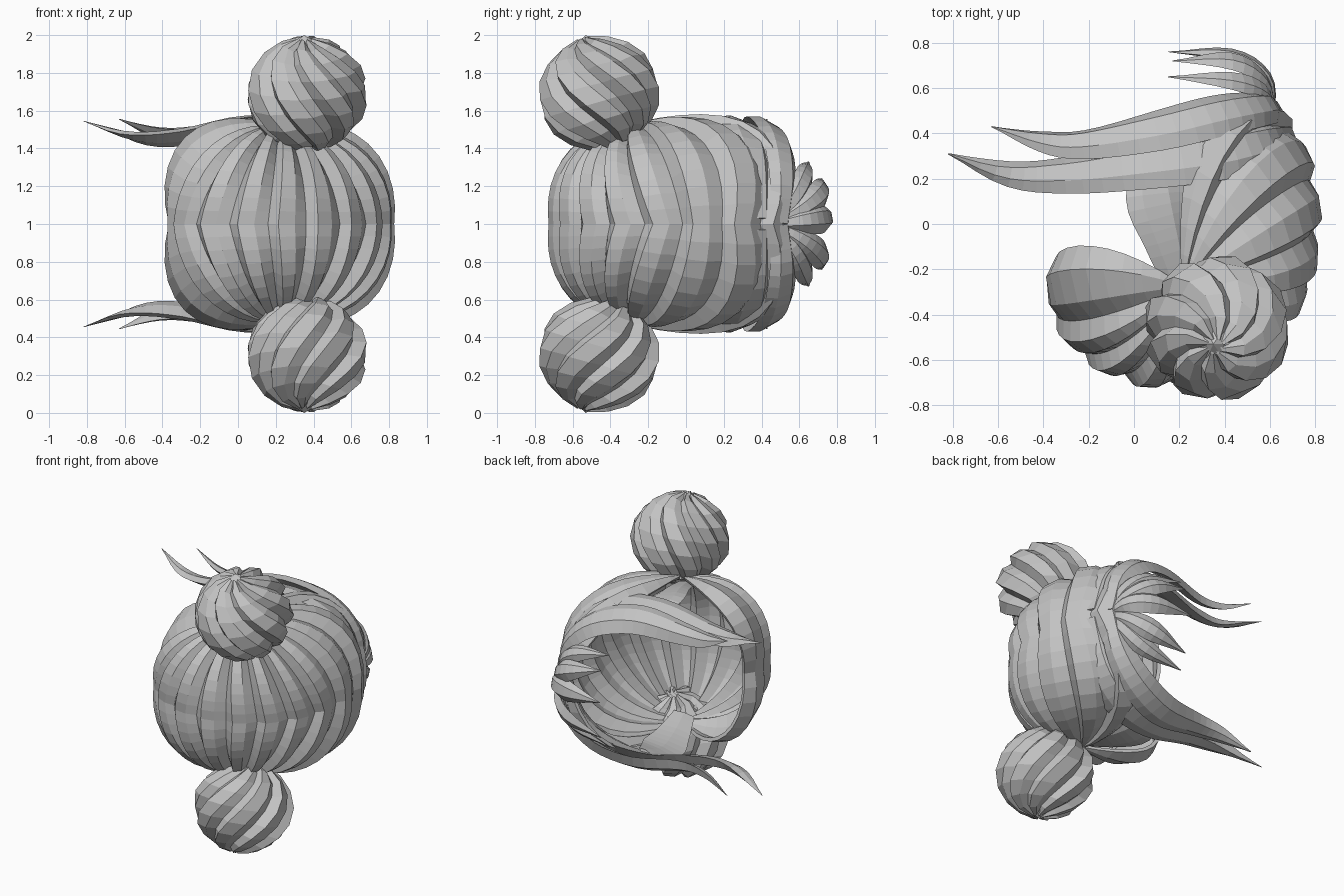
import bpy, bmesh, math
from mathutils import Vector as V

if "Cube" in bpy.data.objects:
    bpy.data.objects.remove(bpy.data.objects["Cube"])

mat = bpy.data.materials.new("hair grey")
mat.diffuse_color = (0.55, 0.55, 0.55, 1)
mat.use_nodes = True
mat.node_tree.nodes["Principled BSDF"].inputs["Base Color"].default_value = mat.diffuse_color


def make(name, bm, mirror=True, thick=0):
    """Object whose origin sits on the symmetry plane z = 1."""
    bmesh.ops.recalc_face_normals(bm, faces=bm.faces[:])
    me = bpy.data.meshes.new(name)
    bm.to_mesh(me)
    bm.free()
    me.materials.append(mat)
    ob = bpy.data.objects.new(name, me)
    ob.location = (0, 0, 1)
    bpy.context.collection.objects.link(ob)
    if mirror:
        m = ob.modifiers.new("mirror", 'MIRROR')
        m.use_axis = (False, False, True)
        m.merge_threshold = 0.001
    if thick:
        s = ob.modifiers.new("thickness", 'SOLIDIFY')
        s.thickness = thick
        s.offset = -0.5
    return ob


def grid(bm, rows, closed=False):
    vs = [[bm.verts.new(p) for p in r] for r in rows]
    for a, b in zip(vs, vs[1:]):
        n = len(a)
        for j in range(n if closed else n - 1):
            k = (j + 1) % n
            bm.faces.new((a[j], a[k], b[k], b[j]))
    return vs


def lerp_table(tab, x):
    for (x0, y0), (x1, y1) in zip(tab, tab[1:]):
        if x <= x1:
            return y0 + (y1 - y0) * (x - x0) / (x1 - x0)
    return tab[-1][1]


# Cap: strands fanning from the equator (z = 1) to the bun root
CEN = V((0.14, -0.03, 0))
POLE = V((0.12, -0.37, 0.92)).normalized()
RADII = [(200, .49), (216, .60), (240, .64), (270, .66), (360, .64), (400, .70), (420, .71)]
SQUARE = [(200, 1.15), (270, 1.2), (340, 1.1), (380, 1.2), (420, 1.4)]
RIB = [(0, 0.0), (.25, 1.1), (.65, .85)]
STRANDS, P0, P1, STEPS = 12, 200, 415, 11


def cap_point(phi, t, bump):
    a = math.radians(phi)
    e = V((math.cos(a), math.sin(a), 0))
    s = max(0, math.sin(math.radians(phi - 345))) if phi > 345 else 0
    n = max(0, (225 - phi) / 25)
    k = e + POLE * (1 - s) + V((-0.7 * s + 0.2 * n, 0.27 * s + 0.9 * n, 1.1 * s))
    k.normalize()
    u = (e * (1 - t) ** 2 + k * 2 * t * (1 - t) + POLE * t * t).normalized()
    r = lerp_table(RADII, phi) * (1 - t) + 0.66 * t
    g = 1 + bump * (0.05 + 0.045 * math.sin(math.pi * t)) * (1 - t ** 4)
    z = 0.545 * (1 - (1 - u.z) ** lerp_table(SQUARE, phi))
    return CEN + V((r * u.x, r * u.y, z)) * g


bm = bmesh.new()
cols = [(i + v, b) for i in range(STRANDS) for v, b in RIB] + [(STRANDS, 0)]
grid(bm, [[cap_point(P0 + (P1 - P0) * c / STRANDS, 0.97 * j / STEPS, b) for c, b in cols]
          for j in range(STEPS + 1)])
make("hair_cap", bm, thick=0.025)


def spline(pts, n):
    """Catmull-Rom through the points."""
    q = [2 * pts[0] - pts[1]] + pts + [2 * pts[-1] - pts[-2]]
    out = []
    for i in range(1, len(q) - 2):
        a, b, c, d = q[i - 1:i + 3]
        for s in range(n):
            t = s / n
            out.append(.5 * (2 * b + (c - a) * t + (2 * a - 5 * b + 4 * c - d) * t * t
                             + (3 * b - a - 3 * c + d) * t ** 3))
    return out + [pts[-1]]


def lock(name, pts, widths, thick=0.05, mirror=True, centre=V((0, 0, 0))):
    """Tapered ridged lock facing away from the head centre."""
    p = spline([V(q) for q in pts], 4)
    w = spline([V((x, 0, 0)) for x in widths], 4)
    rows = []
    for i, c in enumerate(p):
        d = (p[min(i + 1, len(p) - 1)] - p[max(i - 1, 0)]).normalized()
        side = d.cross(c - centre).normalized()
        out = side.cross(d).normalized()
        h = max(w[i].x, 0.003)
        th = min(thick, h * 0.6)
        rows.append([c + side * h, c + side * h * .35 + out * th, c - side * h * .5 + out * th * .8,
                     c - side * h, c - out * th * .3])
    bm = bmesh.new()
    vs = grid(bm, rows, True)
    bm.faces.new(vs[0])
    bm.faces.new(vs[-1])
    make(name, bm, mirror)


# Long side locks
lock("side_lock_front",
     [(.62, .50, .0), (.56, .51, .25), (.38, .48, .43), (.1, .41, .505), (-.22, .35, .465),
      (-.42, .365, .475), (-.63, .43, .555)], [.06, .09, .11, .11, .08, .055, 0], 0.05)
lock("side_lock_rear",
     [(.67, .38, .02), (.57, .36, .32), (.36, .31, .475), (.04, .26, .512), (-.3, .215, .45),
      (-.55, .22, .452), (-.82, .31, .545)], [.08, .11, .13, .12, .09, .06, 0], 0.05)
# Strand in front of the ear, closing the side of the head
lock("ear_strand",
     [(.21, -.28, .46), (.15, -.07, .51), (.10, .13, .52), (.10, .32, .47)],
     [.07, .11, .14, .05], 0.03)

# Fringe
lock("fringe_middle", [(.61, .49, 0), (.57, .64, .02), (.42, .73, .03), (.15, .76, .03)],
     [.03, .07, .075, 0], 0.05, False, V((.1, .2, 0)))
lock("fringe_inner", [(.61, .49, .01), (.56, .63, .09), (.42, .71, .17), (.17, .72, .24)],
     [.03, .06, .07, 0], 0.05, True, V((.1, .2, 0)))
lock("fringe_outer", [(.61, .49, .02), (.56, .58, .15), (.42, .63, .26), (.15, .65, .33)],
     [.03, .06, .06, 0], 0.04, True, V((.1, .2, 0)))

# Twisted buns
axis = V((-0.02, -0.25, 0.9)).normalized()
ax = axis.cross(V((0, 1, 0))).normalized()
ay = axis.cross(ax)
BUN_RIB = [(0, 0.0), (.25, 1.0), (.7, .75)]
BC, RIBS, ROWS = V((.365, -.46, .69)), 8, 9
rows = []
for j in range(ROWS + 1):
    th = math.pi * (0.04 + 0.92 * j / ROWS)
    row = []
    for i in range(RIBS):
        for v, b in BUN_RIB:
            a = 2 * math.pi * (i + v) / RIBS + 2.0 * j / ROWS
            r = 0.272 + 0.058 * b * math.sin(th) ** 0.5
            row.append(BC + (ax * math.cos(a) + ay * math.sin(a)) * r * math.sin(th)
                       + axis * ((0.285 + .025 * b) * math.cos(th)))
    rows.append(row)
bm = bmesh.new()
vs = grid(bm, rows, True)
bm.faces.new(vs[0])
bm.faces.new(vs[-1])
make("bun", bm)

# Small pointed tuft on each bun
bm = bmesh.new()
tip = BC + axis * 0.27
ring = [tip + (ax * math.cos(k * math.pi / 3) + ay * math.sin(k * math.pi / 3)) * 0.08 for k in range(6)]
top = bm.verts.new(V((.35, -.53, 1.0)))
rv = [bm.verts.new(p) for p in ring]
for k in range(6):
    bm.faces.new((rv[k], rv[(k + 1) % 6], top))
bm.faces.new(rv[::-1])
make("bun_tuft", bm)
